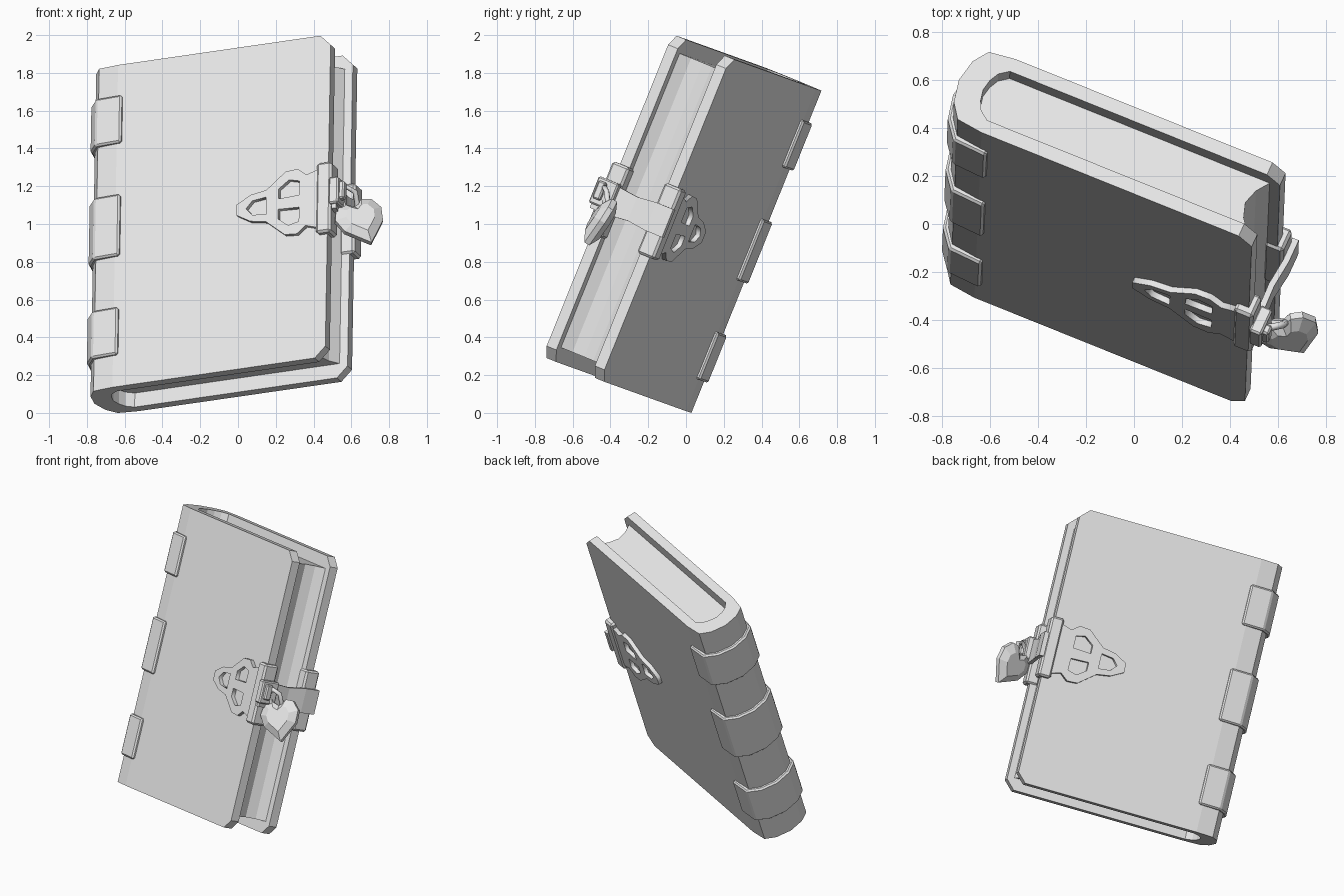
import bpy, bmesh
from mathutils import Matrix, Vector

cube = bpy.data.objects.get("Cube")
if cube:
    bpy.data.objects.remove(cube, do_unlink=True)

# One plain grey for the whole model
grey = bpy.data.materials.new("plain grey")
grey.use_nodes = True
grey.diffuse_color = (0.8, 0.8, 0.8, 1)
grey.node_tree.nodes["Principled BSDF"].inputs["Base Color"].default_value = (0.8, 0.8, 0.8, 1)


def frame(x, y, z, origin):
    m = Matrix((x, y, z)).transposed().to_4x4()
    m.translation = origin
    return m


# Tilted book axes: width (spine to fore-edge), depth (front to back), height
wide = Vector((0.92, -0.37, 0.133)).normalized()
tall = Vector((0.012, 0.376, 0.927))
tall = (tall - wide * tall.dot(wide)).normalized()
deep = tall.cross(wide)
BOOK = frame(wide, deep, tall, deep * -0.39)
FACE = frame(wide, tall, -deep, deep * -0.39)


def add(name, data, matrix):
    ob = bpy.data.objects.new(name, data)
    bpy.context.collection.objects.link(ob)
    ob.matrix_world = matrix
    data.materials.append(grey)
    return ob


def finish(name, bm, matrix, bevel=0):
    bmesh.ops.recalc_face_normals(bm, faces=bm.faces)
    mesh = bpy.data.meshes.new(name)
    bm.to_mesh(mesh)
    bm.free()
    ob = add(name, mesh, matrix)
    if bevel:
        mod = ob.modifiers.new("Bevel", "BEVEL")
        mod.width = bevel
        mod.segments = 1
    return ob


def strip(name, rows, low, high, bevel=0):
    """Solid wall: each row is (outer point, inner point, inset at both ends)."""
    bm = bmesh.new()
    rings = []
    for out, inn, cut in rows:
        corners = ((out, low + cut), (inn, low + cut), (inn, high - cut), (out, high - cut))
        rings.append([bm.verts.new((p[0], p[1], h)) for p, h in corners])
    for r, s in zip(rings, rings[1:]):
        for i in range(4):
            j = (i + 1) % 4
            bm.faces.new((r[i], r[j], s[j], s[i]))
    bm.faces.new(rings[0])
    bm.faces.new(rings[-1])
    return finish(name, bm, BOOK, bevel)


def mirrored(rows):
    """Complete a half profile, whose last row is on the middle, to the back."""
    flip = lambda p: (p[0], -p[1])
    return rows + [(flip(o), flip(i), c) for o, i, c in rows[-2::-1]]


def box(name, a0, a1, d0, d1, low, high, bevel=0):
    return strip(name, [((a1, d), (a0, d), 0) for d in (d0, d1)], low, high, bevel)


def to_mesh(ob):
    bpy.ops.object.select_all(action='DESELECT')
    ob.select_set(True)
    bpy.context.view_layer.objects.active = ob
    bpy.ops.object.convert(target='MESH')


def curve(name, loops, matrix, closed, **settings):
    data = bpy.data.curves.new(name, "CURVE")
    for key, value in settings.items():
        setattr(data, key, value)
    for pts in loops:
        sp = data.splines.new("POLY")
        sp.points.add(len(pts) - 1)
        for p, co in zip(sp.points, pts):
            p.co = (*co, 1) if len(co) == 3 else (*co, 0, 1)
        sp.use_cyclic_u = closed
    to_mesh(add(name, data, matrix))


# Cover: two boards and a rounded spine, with clipped outer corners
strip("cover", mirrored([
    ((0.745, -0.18), (0.745, -0.12), 0.06),
    ((0.685, -0.18), (0.685, -0.12), 0),
    ((-0.48, -0.18), (-0.48, -0.12), 0),
    ((-0.595, -0.165), (-0.52, -0.09), 0),
    ((-0.64, -0.10), (-0.54, -0.05), 0),
    ((-0.66, 0), (-0.55, 0), 0)]), 0, 1.84)

# Page block with a hollow fore-edge
strip("pages", mirrored([
    ((0.70, -0.122), (-0.5, -0.122), 0),
    ((0.66, -0.065), (-0.56, -0.065), 0),
    ((0.64, 0), (-0.57, 0), 0)]), 0.08, 1.76)

# Raised bands around the spine
for name, low, high in (("lower_band", 0.18, 0.45), ("middle_band", 0.745, 1.095),
                        ("upper_band", 1.39, 1.66)):
    strip(name, mirrored([
        ((-0.45, -0.2), (-0.45, -0.16), 0),
        ((-0.60, -0.19), (-0.56, -0.14), 0),
        ((-0.66, -0.11), (-0.6, -0.08), 0),
        ((-0.683, 0), (-0.61, 0), 0)]), low, high, 0.01)

# Pierced corner plates and edge blocks, on the front and back boards
MID = 0.9
half = [(0.23, 0.03), (0.31, 0.075), (0.40, 0.09), (0.51, 0.18), (0.58, 0.185),
        (0.63, 0.145), (0.71, 0.17)]
eye = [(0.47, 0.03), (0.47, 0.085), (0.53, 0.13), (0.59, 0.115), (0.59, 0.035)]
tip_hole = [(0.285, 0), (0.32, 0.04), (0.40, 0.05), (0.40, -0.05), (0.32, -0.04)]


def lifted(pts, sign=1):
    return [(a, MID + sign * b) for a, b in pts]


outline = lifted(half) + lifted(half[::-1], -1)
for name, side in (("front", 1), ("back", -1)):
    curve(name + "_plate", [outline, lifted(tip_hole), lifted(eye), lifted(eye, -1)],
          FACE @ Matrix.Translation((0, 0, side * 0.19)), True,
          dimensions='2D', fill_mode='BOTH', extrude=0.016)
    inner, outer = sorted((-side * 0.11, -side * 0.215))
    box(name + "_block", 0.69, 0.775, inner, outer, MID - 0.2, MID + 0.2, 0.012)

# Strap across the fore-edge
strip("strap", [
    ((0.80, 0.225), (0.77, 0.225), 0),
    ((0.80, 0.12), (0.775, 0.12), 0),
    ((0.785, 0), (0.76, 0), 0.012),
    ((0.79, -0.12), (0.765, -0.12), 0),
    ((0.81, -0.22), (0.785, -0.22), 0)], MID - 0.075, MID + 0.085)

# Staple that holds the lock
box("staple", 0.77, 0.85, -0.215, -0.17, MID - 0.02, MID + 0.08, 0.008)
box("staple_base", 0.77, 0.825, -0.235, -0.11, MID - 0.05, MID + 0.1, 0.008)

# Faceted heart padlock
normal = Vector((0.1, -0.84, 0.54)).normalized()
down = Vector((0.37, -0.48, -0.78))
down = (down - normal * down.dot(normal)).normalized()
HEART = frame(normal.cross(down), -down, normal, Vector((0.65, -0.455, 1.015)))
right = [(0.05, 0.12), (0.10, 0.105), (0.132, 0.04), (0.11, -0.04)]
heart = [(0, 0.085)] + right + [(0, -0.15)] + [(-x, y) for x, y in right[::-1]]
bm = bmesh.new()
layers = [[bm.verts.new((x * s, y * s, h)) for x, y in heart]
          for s, h in ((0.6, -0.045), (1, -0.015), (1, 0.015), (0.6, 0.045))]
for r, s in zip(layers, layers[1:]):
    for i in range(len(r)):
        j = (i + 1) % len(r)
        bm.faces.new((r[i], r[j], s[j], s[i]))
bm.faces.new(layers[0])
bm.faces.new(layers[-1])
finish("heart_padlock", bm, HEART)

# Shackle
curve("shackle", [[(0.57, -0.43, 1.07), (0.54, -0.43, 1.15), (0.575, -0.43, 1.195),
                   (0.62, -0.42, 1.17), (0.635, -0.41, 1.08)]], Matrix(), False,
      dimensions='3D', bevel_depth=0.015, bevel_resolution=1, use_fill_caps=True)
